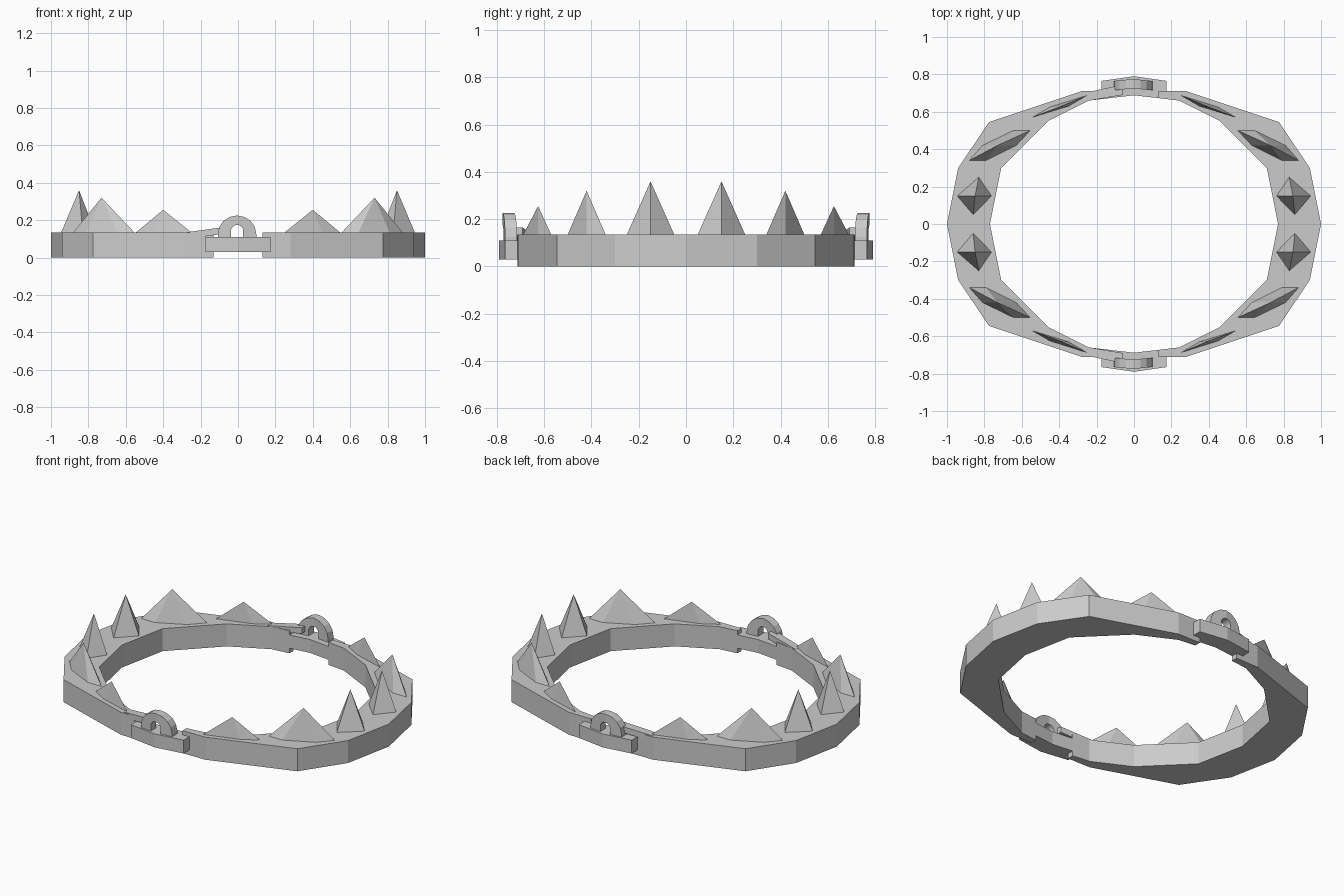
import bpy, bmesh, math
from mathutils import Vector

if "Cube" in bpy.data.objects:
    bpy.data.objects.remove(bpy.data.objects["Cube"])

TOP = 0.135


def make_object(name, verts, faces):
    mesh = bpy.data.meshes.new(name)
    mesh.from_pydata(verts, [], faces)
    bm = bmesh.new()
    bm.from_mesh(mesh)
    bmesh.ops.recalc_face_normals(bm, faces=bm.faces)
    bm.to_mesh(mesh)
    bm.free()
    obj = bpy.data.objects.new(name, mesh)
    bpy.context.collection.objects.link(obj)
    return obj


def mirrored(pts, sx, sy):
    return [(x * sx, y * sy, *rest) for x, y, *rest in pts]


def strip(name, outer, inner, z0, z1):
    """Solid band between two matching plan outlines."""
    n = len(outer)
    verts = []
    for o, i in zip(outer, inner):
        verts += [(*o, z0), (*o, z1), (*i, z1), (*i, z0)]
    faces = [(0, 1, 2, 3), tuple(4 * (n - 1) + k for k in range(4))]
    for s in range(n - 1):
        a = 4 * s
        for k in range(4):
            j = (k + 1) % 4
            faces.append((a + k, a + j, a + 4 + j, a + 4 + k))
    return make_object(name, verts, faces)


def spike(name, base, apex):
    n = len(base)
    verts = [(x, y, TOP) for x, y in base] + [apex]
    faces = [(i, (i + 1) % n, n) for i in range(n)] + [tuple(range(n))]
    return make_object(name, verts, faces)


# Quarter outlines of one jaw, from the side towards the hinge
OUTER = [(1.0, 0), (0.94, 0.30), (0.775, 0.545), (0.28, 0.71), (0.13, 0.712)]
INNER = [(0.77, 0), (0.71, 0.30), (0.46, 0.55), (0.24, 0.66), (0.13, 0.673)]

# Teeth: base outline and tip
TEETH = [
    ([(0.762, 0.15), (0.86, 0.05), (0.945, 0.15), (0.83, 0.25)], (0.85, 0.15, 0.36)),
    ([(0.63, 0.42), (0.70, 0.34), (0.79, 0.34), (0.88, 0.34), (0.81, 0.42),
      (0.74, 0.50), (0.645, 0.50), (0.555, 0.50)], (0.73, 0.42, 0.32)),
    ([(0.35, 0.63), (0.545, 0.57), (0.45, 0.625), (0.25, 0.688)], (0.40, 0.625, 0.255)),
]
# the middle tooth only reaches its two long corners
TEETH[1][0].remove((0.70, 0.34))
TEETH[1][0].remove((0.74, 0.50))

for sx, side in ((1, "right"), (-1, "left")):
    outer = mirrored(OUTER[:0:-1], 1, -1) + OUTER
    inner = mirrored(INNER[:0:-1], 1, -1) + INNER
    strip(side + "_jaw", mirrored(outer, sx, 1), mirrored(inner, sx, 1), 0, TOP)
    for sy in (1, -1):
        for base, tip in TEETH:
            spike(side + "_tooth", mirrored(base, sx, sy), mirrored([tip], sx, sy)[0])

for sy, end in ((-1, "front"), (1, "back")):
    # Bent hinge plate joining the jaws
    strip(end + "_hinge_plate",
          mirrored([(-0.175, 0.765), (0, 0.79), (0.175, 0.765)], 1, sy),
          mirrored([(-0.175, 0.668), (0, 0.688), (0.175, 0.668)], 1, sy), 0.03, 0.11)

    # Arched loop on the plate
    steps = 8
    arch = []
    for r, rh, zc in ((0.103, 0.1, 0.125), (0.033, 0.033, 0.142)):
        row = [(r, 0.10)]
        row += [(r * math.cos(math.pi * i / steps), zc + rh * math.sin(math.pi * i / steps))
                for i in range(steps + 1)]
        row.append((-r, 0.10))
        arch.append(row)
    verts, faces = [], []
    for (xo, zo), (xi, zi) in zip(*arch):
        for x, z, y in ((xo, zo, 0.72), (xo, zo, 0.77), (xi, zi, 0.77), (xi, zi, 0.72)):
            verts.append((x - 0.005, (y + 0.005 - 0.1 * abs(x)) * sy, z))
    m = len(arch[0])
    for s in range(m - 1):
        for k in range(4):
            j = (k + 1) % 4
            faces.append((4 * s + k, 4 * s + j, 4 * s + 4 + j, 4 * s + 4 + k))
    faces += [(0, 1, 2, 3), tuple(4 * (m - 1) + k for k in range(4))]
    make_object(end + "_hinge_loop", verts, faces)

    # Tapered tongue of the left jaw rising into the loop
    sections = [(-0.27, 0.655, 0.70, 0.10, 0.136), (-0.06, 0.69, 0.745, 0.13, 0.165)]
    tv = []
    for x, y0, y1, z0, z1 in sections:
        tv += [(x, y0 * sy, z0), (x, y1 * sy, z0), (x, y1 * sy, z1), (x, y0 * sy, z1)]
    tf = [(0, 1, 2, 3), (4, 5, 6, 7)]
    tf += [(k, (k + 1) % 4, 4 + (k + 1) % 4, 4 + k) for k in range(4)]
    make_object(end + "_jaw_tongue", tv, tf)
